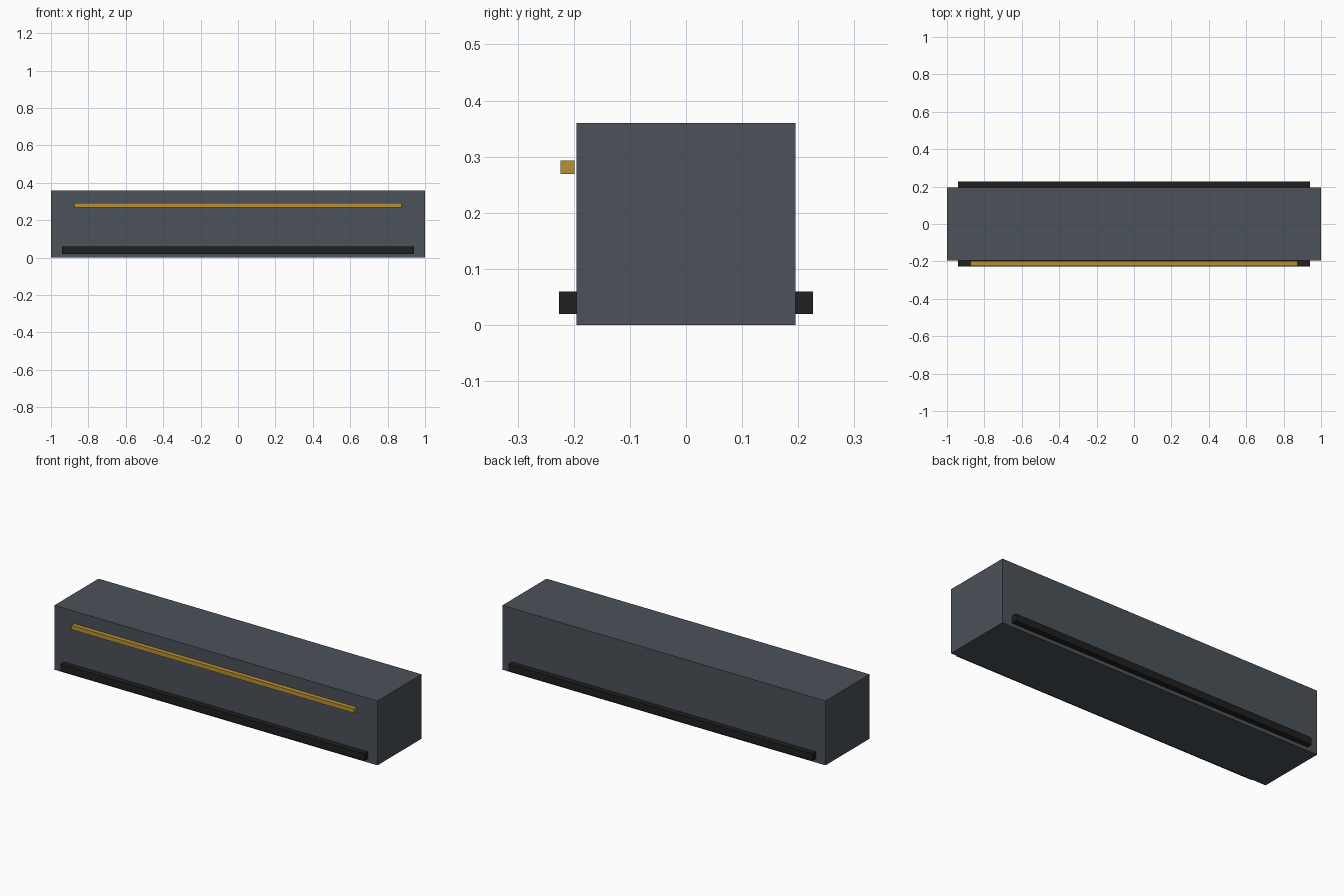
import bpy

if "Cube" in bpy.data.objects:
    bpy.data.objects.remove(bpy.data.objects["Cube"])


def material(name, color):
    m = bpy.data.materials.new(name)
    m.diffuse_color = (*color, 1.0)
    m.use_nodes = True
    m.node_tree.nodes["Principled BSDF"].inputs["Base Color"].default_value = m.diffuse_color
    return m


def box(name, lo, hi, mat):
    bpy.ops.mesh.primitive_cube_add(size=1, location=[(a + b) / 2 for a, b in zip(lo, hi)])
    ob = bpy.context.object
    ob.name = name
    ob.scale = [b - a for a, b in zip(lo, hi)]
    bpy.ops.object.transform_apply(location=False, rotation=False, scale=True)
    ob.data.materials.append(mat)
    return ob


slate = material("slate", (0.07, 0.085, 0.1))
black = material("black", (0.014, 0.014, 0.014))
gold = material("gold", (0.48, 0.28, 0.03))

# Main block
box("body", (-1, -0.195, 0), (1, 0.195, 0.36), slate)

# Lower rails on both long sides
box("front_rail", (-0.94, -0.226, 0.02), (0.94, -0.195, 0.06), black)
box("back_rail", (-0.94, 0.195, 0.02), (0.94, 0.226, 0.06), black)

# Thin trim strip floating just off the front
box("front_trim", (-0.875, -0.224, 0.269), (0.875, -0.199, 0.293), gold)
